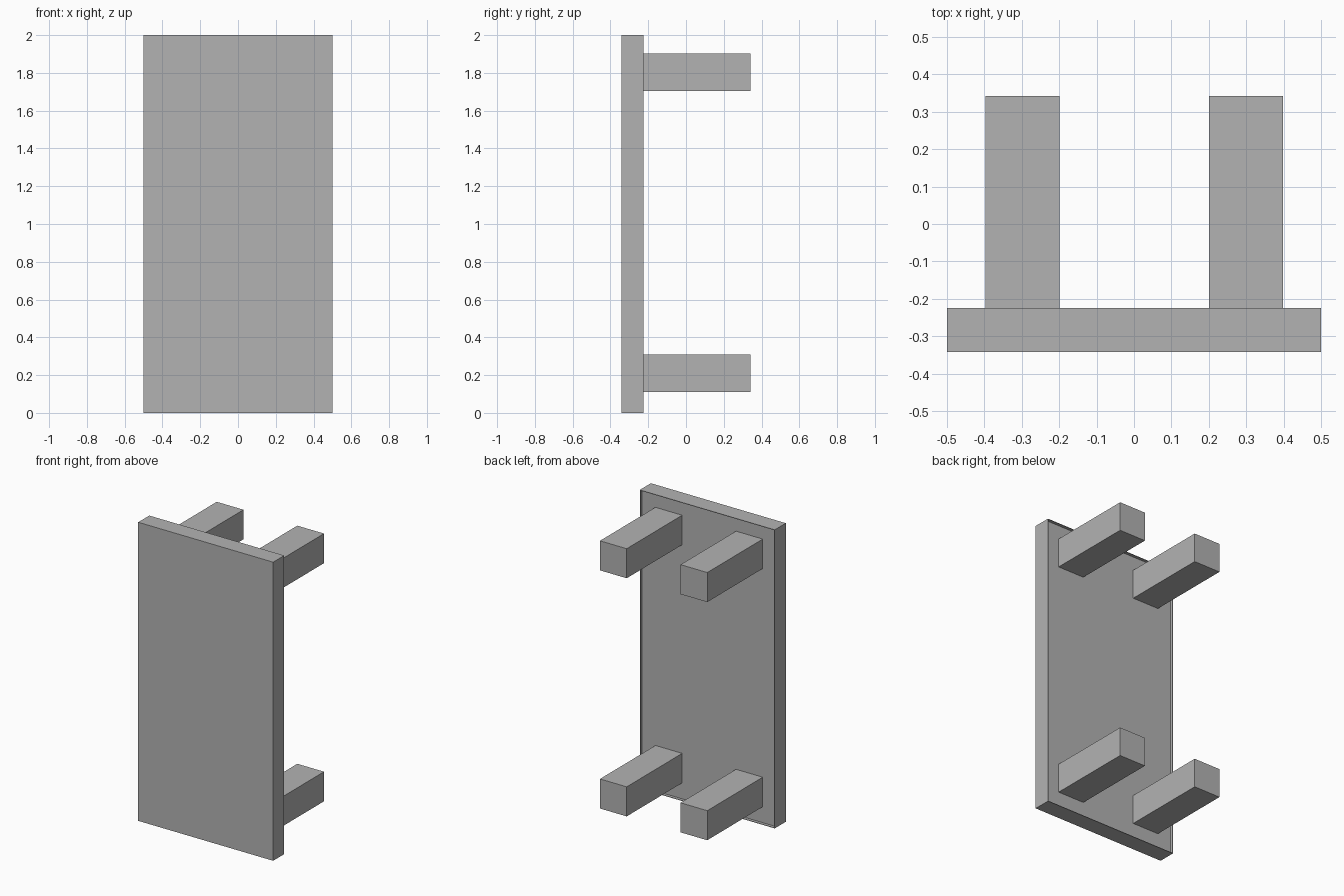
import bpy
import bmesh
from mathutils import Matrix

cube = bpy.data.objects.get("Cube")
if cube:
    bpy.data.objects.remove(cube, do_unlink=True)

# One plain grey for every part
grey = bpy.data.materials.new("plain grey")
grey.use_nodes = True
colour = (0.45, 0.45, 0.45, 1)
grey.diffuse_color = colour
grey.node_tree.nodes["Principled BSDF"].inputs["Base Color"].default_value = colour


def box(name, low, high, recess=None):
    """Box between two corners; recess = (rim, depth) sinks its back face."""
    bm = bmesh.new()
    bmesh.ops.create_cube(bm, size=1)
    size = [b - a for a, b in zip(low, high)]
    middle = [(a + b) / 2 for a, b in zip(low, high)]
    bm.transform(Matrix.Translation(middle) @ Matrix.Diagonal((*size, 1)))
    bm.normal_update()
    if recess:
        rim, depth = recess
        back = max(bm.faces, key=lambda f: f.normal.y)
        bmesh.ops.inset_region(bm, faces=[back], thickness=rim)
        # Straight-walled recess inside the rim
        moved = bmesh.ops.extrude_discrete_faces(bm, faces=[back])["faces"][0]
        bmesh.ops.translate(bm, verts=moved.verts, vec=(0, -depth, 0))
    mesh = bpy.data.meshes.new(name)
    bm.to_mesh(mesh)
    bm.free()
    mesh.materials.append(grey)
    obj = bpy.data.objects.new(name, mesh)
    bpy.context.collection.objects.link(obj)
    return obj


FRONT, PANEL_BACK, BACK = -0.342, -0.225, 0.342
RECESS = 0.02

# Upright panel with a shallow recess in its back
box("panel", (-0.5, FRONT, 0), (0.5, PANEL_BACK, 2), recess=(0.005, RECESS))

# Four square pegs standing on the recessed back
for level, z in (("lower", 0.11), ("upper", 1.705)):
    for side, x in (("right", -0.397), ("left", 0.2)):
        box(f"{level}_{side}_peg", (x, PANEL_BACK - RECESS, z),
            (x + 0.198, BACK, z + 0.198))
